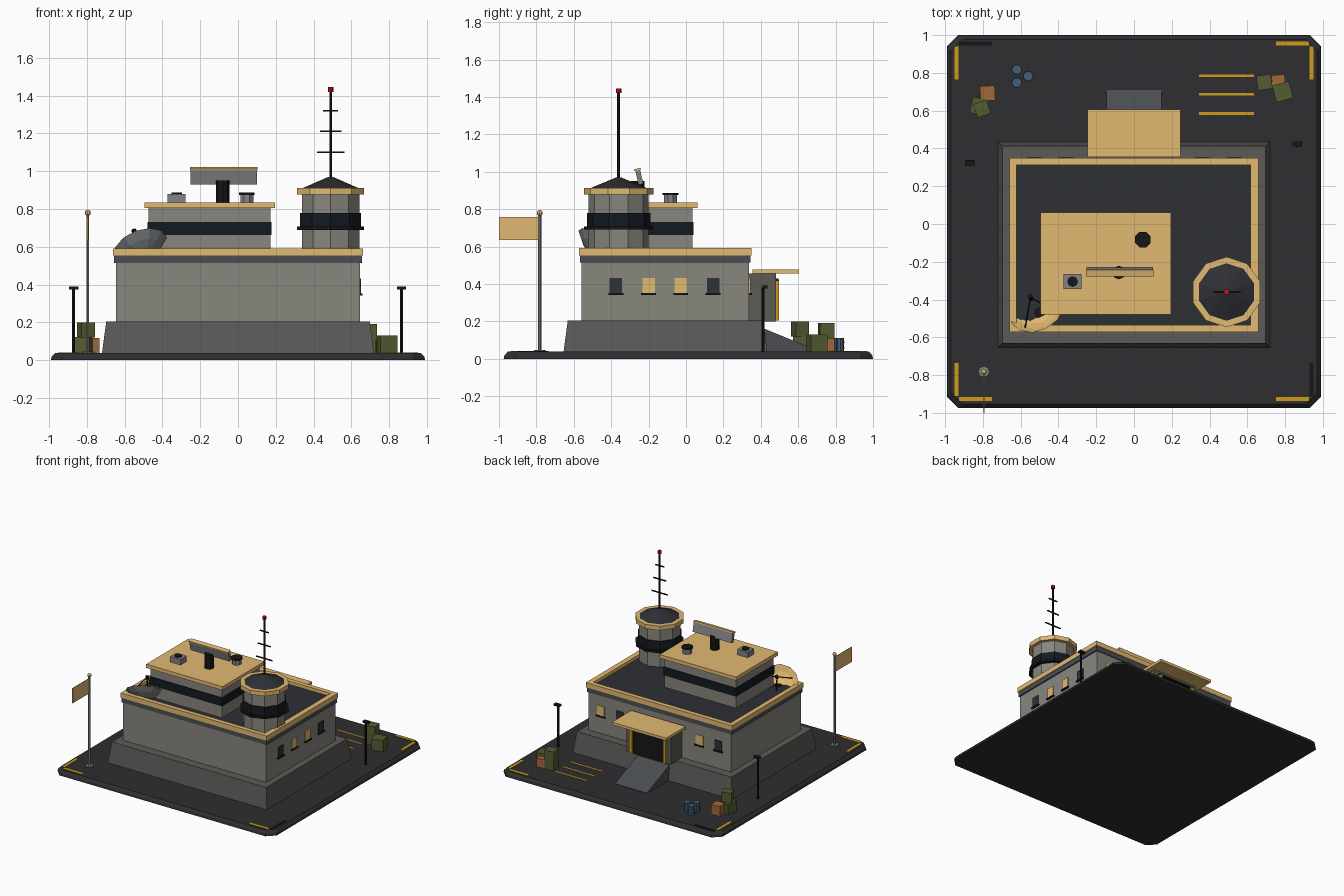
import bpy, bmesh, math
from mathutils import Vector, Matrix

if "Cube" in bpy.data.objects:
    bpy.data.objects.remove(bpy.data.objects["Cube"])

MATS = {}
PALETTE = dict(pad=(50, 50, 52), stone=(92, 91, 88), wall=(134, 133, 125), trim=(76, 79, 82),
               deck=(50, 51, 56), cream=(226, 184, 114), glass=(26, 32, 38), metal=(128, 130, 133),
               black=(28, 28, 30), yellow=(205, 155, 30), green=(84, 92, 52), rust=(160, 104, 60),
               blue=(70, 92, 118), red=(200, 25, 25), pane=(48, 52, 60))


def mat(key):
    if key not in MATS:
        m = bpy.data.materials.new(key)
        m.diffuse_color = [(c / 255) ** 2.2 for c in PALETTE[key]] + [1]
        m.use_nodes = True
        m.node_tree.nodes["Principled BSDF"].inputs["Base Color"].default_value = m.diffuse_color
        MATS[key] = m
    return MATS[key]


def finish(name, bm, col):
    bmesh.ops.recalc_face_normals(bm, faces=bm.faces)
    me = bpy.data.meshes.new(name)
    bm.to_mesh(me)
    bm.free()
    me.materials.append(mat(col))
    ob = bpy.data.objects.new(name, me)
    bpy.context.collection.objects.link(ob)
    return ob


def loft(name, loops, col):
    """Closed solid through a stack of matching outlines."""
    bm = bmesh.new()
    rings = [[bm.verts.new(p) for p in lp] for lp in loops]
    n = len(rings[0])
    for a, b in zip(rings, rings[1:]):
        for i in range(n):
            bm.faces.new((a[i], a[(i + 1) % n], b[(i + 1) % n], b[i]))
    bm.faces.new(rings[0])
    bm.faces.new(rings[-1])
    return finish(name, bm, col)


def box(name, x0, x1, y0, y1, z0, z1, col, inset=0):
    def lp(i, z):
        return [(x0 + i, y0 + i, z), (x1 - i, y0 + i, z), (x1 - i, y1 - i, z), (x0 + i, y1 - i, z)]
    return loft(name, [lp(0, z0), lp(inset, z1)], col)


def cbox(name, x, y, z0, sx, sy, sz, col, rot=0):
    ob = box(name, -sx / 2, sx / 2, -sy / 2, sy / 2, 0, sz, col)
    ob.location = (x, y, z0)
    ob.rotation_euler.z = math.radians(rot)
    return ob


def cyl(name, x, y, z0, z1, r, col, n=8, r2=None, turn=0.0):
    r2 = r if r2 is None else r2
    def lp(rad, z):
        return [(x + rad * math.sin(turn + math.tau * i / n),
                 y + rad * math.cos(turn + math.tau * i / n), z) for i in range(n)]
    return loft(name, [lp(r, z0), lp(r2, z1)], col)


def rod(name, a, b, r, col, n=6):
    a, b = Vector(a), Vector(b)
    ob = cyl(name, 0, 0, 0, (b - a).length, r, col, n)
    ob.location = a
    ob.rotation_euler = (b - a).to_track_quat('Z', 'Y').to_euler()
    return ob


# ground pad with clipped corners
def pad_loop(i, z, c=0.06):
    x0, x1, y0, y1 = -0.99 + i, 0.99 - i, -0.975 + i, 1.0 - i
    return [(x0 + c, y0, z), (x1 - c, y0, z), (x1, y0 + c, z), (x1, y1 - c, z),
            (x1 - c, y1, z), (x0 + c, y1, z), (x0, y1 - c, z), (x0, y0 + c, z)]
loft("ground_pad", [pad_loop(0, 0), pad_loop(0.004, 0.018), pad_loop(0.022, 0.038)], "pad")

# main building
box("plinth", -0.72, 0.72, -0.655, 0.435, 0.035, 0.205, "stone", 0.023)
box("main_walls", -0.645, 0.645, -0.56, 0.338, 0.2, 0.52, "wall")
box("roof_band", -0.655, 0.655, -0.567, 0.345, 0.515, 0.555, "trim")
box("roof_deck", -0.63, 0.63, -0.54, 0.32, 0.55, 0.565, "deck")
for nm, e in dict(front=(-0.66, 0.66, -0.572, -0.535), back=(-0.66, 0.66, 0.313, 0.35),
                  left=(-0.66, -0.623, -0.535, 0.313), right=(0.617, 0.66, -0.535, 0.313)).items():
    box("parapet_" + nm, *e, 0.553, 0.592, "cream")

# windows on right and back walls
for y, c in zip((-0.375, -0.2, -0.028, 0.145), ("pane", "cream", "cream", "pane")):
    cbox("side_window", 0.645, y, 0.35, 0.014, 0.066, 0.082, c)
    cbox("side_sill", 0.648, y, 0.342, 0.022, 0.08, 0.01, "black")
for x, c in zip((0.53, 0.36, -0.36, -0.53), ("cream", "pane", "cream", "pane")):
    cbox("back_window", x, 0.338, 0.35, 0.066, 0.014, 0.082, c)
    cbox("back_sill", x, 0.341, 0.342, 0.08, 0.022, 0.01, "black")

# entrance, canopy and ramp
box("entrance", -0.2, 0.2, 0.33, 0.48, 0.2, 0.455, "stone")
box("entrance_door", -0.14, 0.14, 0.47, 0.487, 0.205, 0.415, "black")
box("door_lintel", -0.165, 0.165, 0.47, 0.495, 0.415, 0.43, "black")
for s in (-1, 1):
    cbox("door_post", s * 0.152, 0.487, 0.205, 0.024, 0.022, 0.215, "yellow")
box("canopy", -0.245, 0.245, 0.355, 0.605, 0.455, 0.477, "cream")
ramp = [(0.4, 0.036), (0.71, 0.036), (0.71, 0.042), (0.42, 0.16), (0.4, 0.16)]
loft("ramp", [[(x, y, z) for y, z in ramp] for x in (-0.145, 0.145)], "trim")

# upper storey
box("upper_block", -0.474, 0.171, -0.452, 0.034, 0.56, 0.81, "wall")
box("upper_window_band", -0.48, 0.177, -0.458, 0.04, 0.662, 0.73, "glass")
box("upper_roof", -0.495, 0.195, -0.478, 0.062, 0.805, 0.835, "cream")

# roof gear
cyl("radar_post", -0.08, -0.257, 0.83, 0.95, 0.036, "black")
panel = box("radar_panel", -0.176, 0.176, -0.013, 0.013, -0.04, 0.038, "metal")
cap = box("radar_cap", -0.178, 0.178, -0.018, 0.018, 0.036, 0.046, "cream")
for ob in (panel, cap):
    ob.location = (-0.075, -0.25, 0.972)
    ob.rotation_euler.x = math.radians(13)
cbox("vent_box", -0.325, -0.305, 0.83, 0.095, 0.08, 0.05, "metal")
cyl("vent_box_fan", -0.325, -0.305, 0.88, 0.888, 0.028, "black")
cyl("round_vent", 0.047, -0.083, 0.83, 0.875, 0.037, "metal", turn=math.pi / 8)
cyl("round_vent_lid", 0.047, -0.083, 0.875, 0.887, 0.045, "black", turn=math.pi / 8)

# ten-sided watch tower with mast
TX, TY = 0.49, -0.36
for nm, z0, z1, r, r2, c in (("tower_wall", 0.56, 0.88, 0.16, 0.16, "wall"),
                             ("tower_window_band", 0.70, 0.778, 0.169, 0.169, "glass"),
                             ("tower_ledge", 0.69, 0.708, 0.186, 0.186, "black"),
                             ("tower_rim", 0.877, 0.912, 0.186, 0.186, "cream"),
                             ("tower_roof", 0.912, 0.97, 0.152, 0.012, "deck")):
    cyl(nm, TX, TY, z0, z1, r, c, 10, r2)
cyl("mast", TX, TY, 0.96, 1.425, 0.008, "black", 6)
for z, h in ((1.1, 0.073), (1.21, 0.057), (1.32, 0.04)):
    cbox("mast_crossbar", TX, TY, z - 0.004, 2 * h, 0.008, 0.008, "black")
cyl("mast_beacon", TX, TY, 1.42, 1.444, 0.015, "red")

# tilted dish: shell grey outside, cream inside, with tripod feed
C = Vector((-0.515, -0.455, 0.598))
frame = Matrix.Translation(C) @ Vector((-0.3, 0.6, 0.74)).to_track_quat('Z', 'Y').to_matrix().to_4x4()
N, R, D = 12, 0.15, 0.055
def dish(name, off, col):
    bm = bmesh.new()
    rings = [[bm.verts.new(frame @ Vector((R * t * math.cos(math.tau * i / N), R * t * math.sin(math.tau * i / N),
              D * (t * t - 1) - off * (1.01 - t)))) for i in range(N)] for t in (0.35, 0.7, 1)]
    bm.faces.new(rings[0])
    for a, b in zip(rings, rings[1:]):
        for i in range(N):
            bm.faces.new((a[i], a[(i + 1) % N], b[(i + 1) % N], b[i]))
    finish(name, bm, col)
dish("dish_back", 0.014, "metal")
dish("dish_face", 0, "cream")
tip = frame @ Vector((0, 0, 0.11))
for k in range(3):
    a = math.tau * k / 3 + 0.5
    rod("dish_strut", frame @ Vector((0.11 * math.cos(a), 0.11 * math.sin(a), -0.025)), tip, 0.004, "black", 5)
rod("dish_feed", frame @ Vector((0, 0, 0.095)), frame @ Vector((0, 0, 0.122)), 0.014, "black")
cyl("dish_stand", -0.5, -0.47, 0.56, 0.57, 0.03, "black")

# pad markings
for sx in (-1, 1):
    for sy in (-1, 1):
        cx = "black" if (sx, sy) == (-1, 1) else "yellow"
        cy = "black" if (sx, sy) == (1, -1) else "yellow"
        cbox("corner_mark_x", sx * 0.84, 0.015 + sy * 0.941, 0.034, 0.175, 0.022, 0.008, cx)
        cbox("corner_mark_y", sx * 0.94, 0.015 + sy * 0.838, 0.034, 0.022, 0.175, 0.008, cy)
for y in (0.585, 0.687, 0.785):
    cbox("parking_line", 0.49, y, 0.034, 0.29, 0.014, 0.007, "yellow")

# lamp posts
for x, y in ((-0.87, 0.322), (0.865, 0.42)):
    cyl("lamp_post", x, y - 0.008, 0.035, 0.38, 0.008, "black", 6)
    cbox("lamp_head", x, y + 0.003, 0.375, 0.05, 0.028, 0.016, "black")

# flag
cyl("flagpole_foot", -0.795, -0.782, 0.035, 0.046, 0.03, "metal")
cyl("flagpole", -0.795, -0.782, 0.035, 0.775, 0.009, "metal", 6)
box("flag", -0.798, -0.792, -1.0, -0.785, 0.635, 0.757, "cream")
bm = bmesh.new()
bmesh.ops.create_uvsphere(bm, u_segments=8, v_segments=6, radius=0.016, matrix=Matrix.Translation((-0.795, -0.782, 0.78)))
finish("flagpole_ball", bm, "cream")

# crates and barrels
for x, y, z, s, c, r in ((0.69, 0.75, 0.035, 0.075, "green", 5), (0.69, 0.75, 0.11, 0.078, "green", 8),
                         (0.765, 0.755, 0.035, 0.07, "rust", 5), (0.787, 0.7, 0.035, 0.092, "green", 15),
                         (-0.775, 0.692, 0.035, 0.078, "rust", 3), (-0.82, 0.623, 0.035, 0.085, "green", -12),
                         (-0.805, 0.61, 0.12, 0.075, "green", 20)):
    cbox("crate", x, y, z, s, s, s + 0.004, c, r)
for x, y in ((-0.62, 0.818), (-0.56, 0.783), (-0.62, 0.748)):
    cyl("barrel", x, y, 0.035, 0.112, 0.026, "blue", 10)
    for z in (0.055, 0.085):
        cyl("barrel_hoop", x, y, z, z + 0.007, 0.029, "blue", 10)
